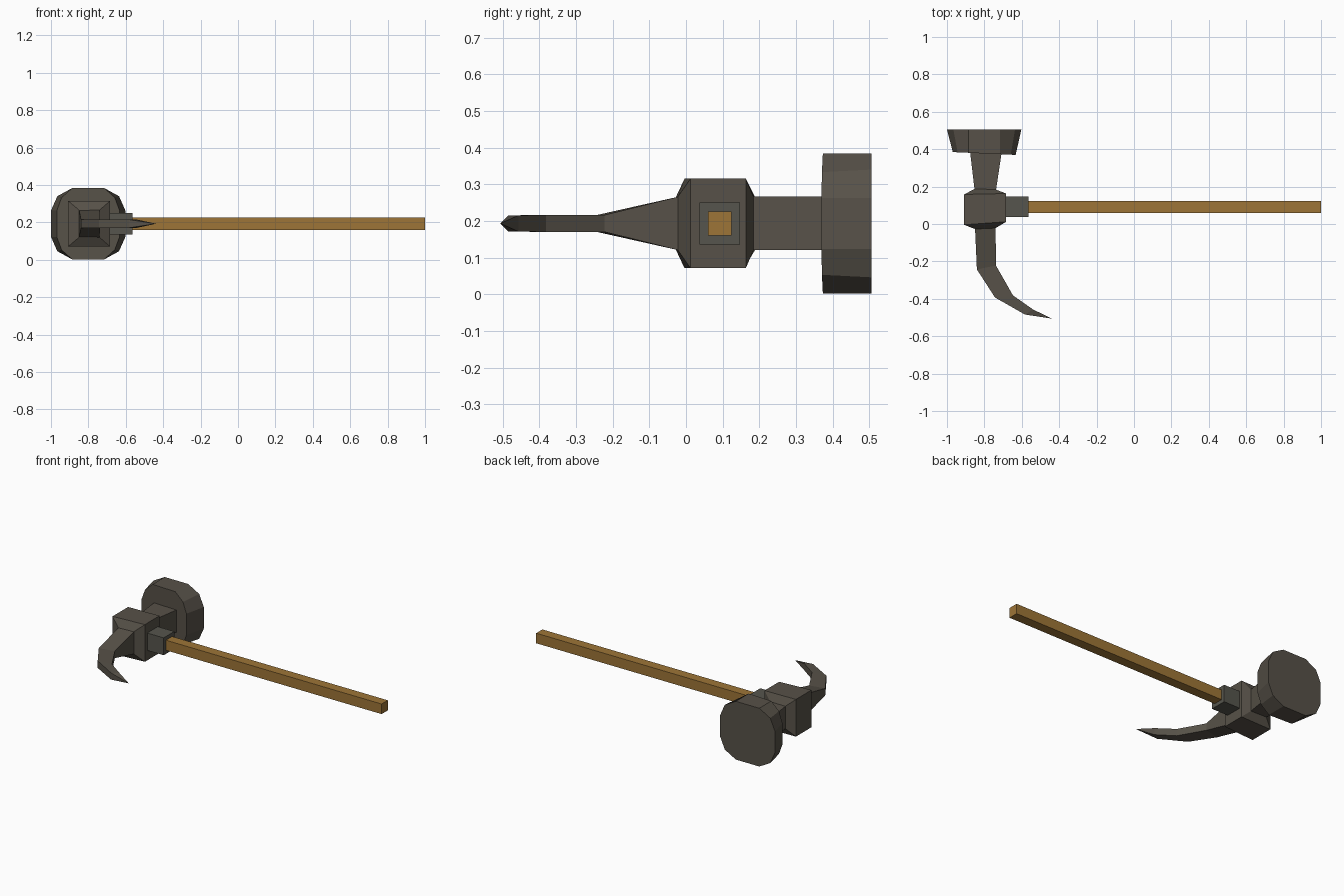
import bpy, bmesh

old = bpy.data.objects.get("Cube")
if old:
    bpy.data.objects.remove(old, do_unlink=True)


def material(name, rgb):
    m = bpy.data.materials.new(name)
    m.use_nodes = True
    color = (*rgb, 1)
    m.diffuse_color = color
    m.node_tree.nodes["Principled BSDF"].inputs["Base Color"].default_value = color
    return m


iron = material("dark iron", (0.095, 0.083, 0.065))
collar_iron = material("grey iron", (0.093, 0.091, 0.074))
wood = material("brown wood", (0.34, 0.178, 0.038))
MID_X, MID_Z = -0.797, 0.193


def loft(name, rings, mat, tip=None):
    """Skin closed rings of points, ending in a cap or a pointed tip."""
    bm = bmesh.new()
    loops = [[bm.verts.new(p) for p in ring] for ring in rings]
    n = len(loops[0])
    for a, b in zip(loops, loops[1:]):
        for i in range(n):
            j = (i + 1) % n
            bm.faces.new((a[i], a[j], b[j], b[i]))
    bm.faces.new(loops[0])
    if tip:
        point = bm.verts.new(tip)
        for i in range(n):
            bm.faces.new((loops[-1][i], loops[-1][(i + 1) % n], point))
    else:
        bm.faces.new(loops[-1])
    bmesh.ops.recalc_face_normals(bm, faces=bm.faces)
    mesh = bpy.data.meshes.new(name)
    bm.to_mesh(mesh)
    bm.free()
    mesh.materials.append(mat)
    obj = bpy.data.objects.new(name, mesh)
    bpy.context.collection.objects.link(obj)
    return obj


def box(name, x0, x1, y, half_y, half_z, mat):
    rings = [[(x, y + sy * half_y, MID_Z + sz * half_z)
              for sy, sz in ((-1, -1), (1, -1), (1, 1), (-1, 1))] for x in (x0, x1)]
    return loft(name, rings, mat)


def slab(left, right, half_z):
    """Upright four-sided ring between two (x, y) points."""
    return [(*left, MID_Z - half_z), (*right, MID_Z - half_z),
            (*right, MID_Z + half_z), (*left, MID_Z + half_z)]


# Handle and the socket collar around it
box("handle", -0.70, 1.0, 0.092, 0.032, 0.033, wood)
box("collar", -0.72, -0.565, 0.092, 0.055, 0.057, collar_iron)

# Central block with chamfered ends
loft("head_block", [
    slab((-0.85, -0.027), (-0.74, -0.022), 0.073),
    slab((-0.908, -0.004), (-0.684, 0.012), 0.122),
    slab((-0.908, 0.158), (-0.684, 0.163), 0.122),
    slab((-0.852, 0.188), (-0.738, 0.184), 0.073)], iron)

# Neck flaring toward the striking face
loft("neck", [
    slab((-0.852, 0.18), (-0.738, 0.18), 0.073),
    slab((-0.878, 0.40), (-0.705, 0.40), 0.073)], iron)

# Twelve-sided striking face, narrower toward the neck
def face_ring(corners, y, skew):
    quarter = corners + [(x, -z) for x, z in reversed(corners)]
    outline = quarter + [(-x, -z) for x, z in quarter]
    return [(MID_X - 0.004 + x, y + skew * x, MID_Z + z) for x, z in outline]


loft("striking_face", [
    face_ring([(0.085, 0.191), (0.142, 0.14), (0.168, 0.07)], 0.377, -0.045),
    face_ring([(0.085, 0.191), (0.165, 0.147), (0.199, 0.07)], 0.506, 0.0)], iron)

# Curved pick blade
loft("pick", [
    slab((-0.85, -0.02), (-0.74, -0.02), 0.073),
    slab((-0.84, -0.243), (-0.738, -0.222), 0.023),
    slab((-0.743, -0.393), (-0.647, -0.382), 0.023),
    slab((-0.583, -0.484), (-0.54, -0.457), 0.022)], iron, tip=(-0.438, -0.506, MID_Z))
